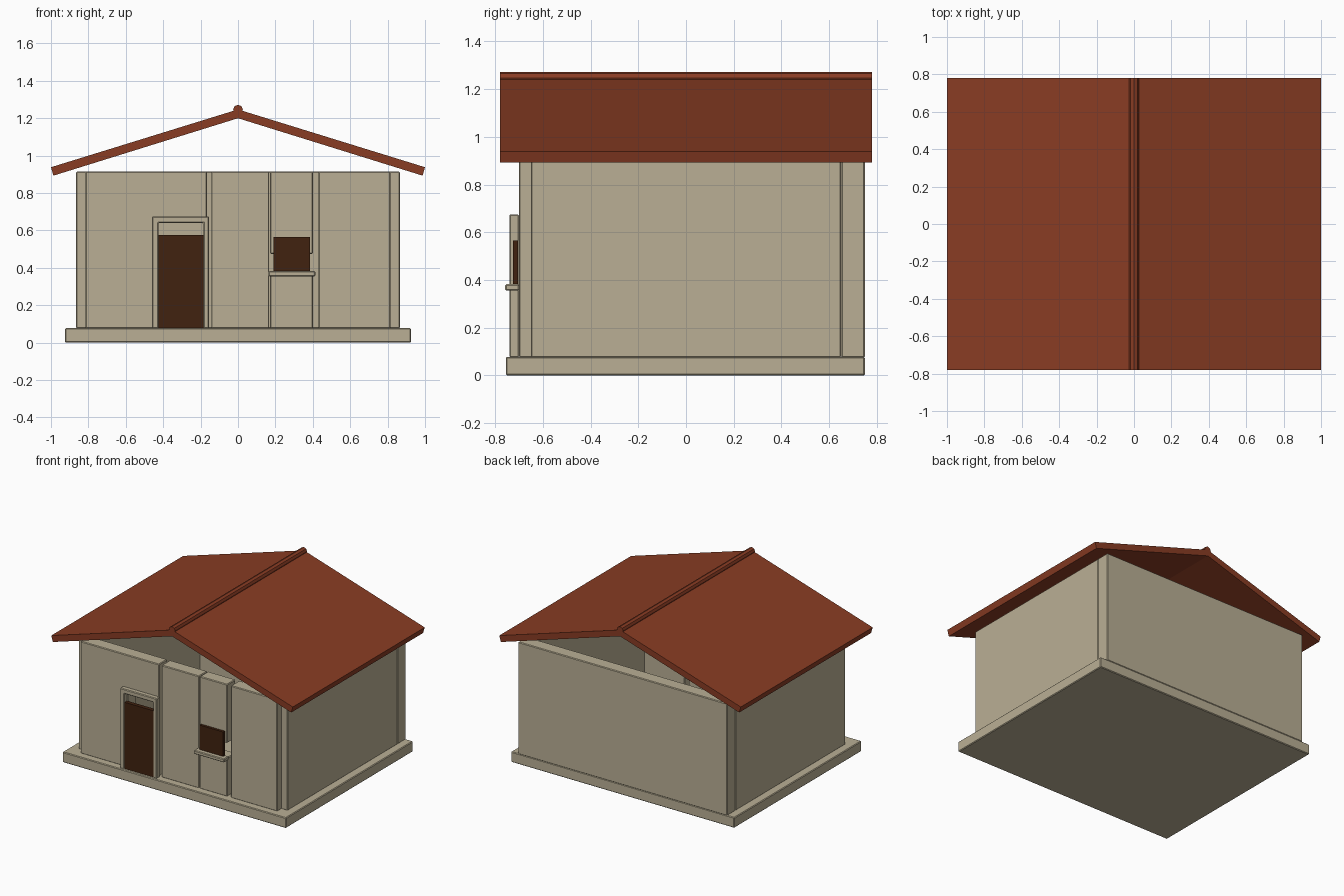
import bpy
import bmesh

default = bpy.data.objects.get("Cube")
if default:
    bpy.data.objects.remove(default, do_unlink=True)


def make_material(name, rgb):
    mat = bpy.data.materials.new(name)
    mat.use_nodes = True
    mat.diffuse_color = (*rgb, 1)
    mat.node_tree.nodes["Principled BSDF"].inputs["Base Color"].default_value = (*rgb, 1)
    return mat


PLASTER = make_material("beige plaster", (0.49, 0.43, 0.30))
TILE = make_material("red brown roof", (0.25, 0.045, 0.017))
WOOD = make_material("dark brown wood", (0.053, 0.016, 0.005))


def extrude(name, outline, y0, y1, mat, bevel=0.0):
    """Extrude an (x, z) outline from y0 to y1."""
    bm = bmesh.new()
    face = bm.faces.new([bm.verts.new((x, y0, z)) for x, z in outline])
    side = bmesh.ops.extrude_face_region(bm, geom=[face])
    moved = [v for v in side["geom"] if isinstance(v, bmesh.types.BMVert)]
    bmesh.ops.translate(bm, verts=moved, vec=(0, y1 - y0, 0))
    bmesh.ops.recalc_face_normals(bm, faces=bm.faces)
    mesh = bpy.data.meshes.new(name)
    bm.to_mesh(mesh)
    bm.free()
    mesh.materials.append(mat)
    obj = bpy.data.objects.new(name, mesh)
    bpy.context.collection.objects.link(obj)
    if bevel:
        mod = obj.modifiers.new("soft edges", "BEVEL")
        mod.width = bevel
        mod.segments = 1
    return obj


def box(name, x, y, z, mat=PLASTER, bevel=0.005):
    outline = [(x[0], z[0]), (x[1], z[0]), (x[1], z[1]), (x[0], z[1])]
    return extrude(name, outline, *y, mat, bevel)


def doorway(name, x, y, z, opening, head):
    """Panel with an opening that reaches the floor."""
    a, b = opening
    outline = [(x[0], z[0]), (a, z[0]), (a, head), (b, head),
               (b, z[0]), (x[1], z[0]), (x[1], z[1]), (x[0], z[1])]
    return extrude(name, outline, *y, PLASTER, 0.005)


FLOOR, TOP = 0.075, 0.915
WALL = (FLOOR, TOP)
FRONT = (-0.70, -0.60)

# Foundation and main walls
box("foundation", (-0.925, 0.925), (-0.755, 0.75), (0, FLOOR + 0.003))
box("back_wall", (-0.865, 0.865), (0.65, 0.75), WALL)
box("right_wall", (-0.865, -0.765), (-0.65, 0.65), WALL)
box("left_wall", (0.765, 0.865), (-0.65, 0.65), WALL)

# Front wall panels, separated by narrow slits
doorway("front_door_panel", (-0.815, -0.165), FRONT, WALL, (-0.425, -0.185), 0.64)
box("front_middle_panel", (-0.143, 0.167), FRONT, WALL)
box("front_window_upper_panel", (0.172, 0.40), FRONT, (0.475, TOP))
box("front_window_lower_panel", (0.172, 0.40), FRONT, (FLOOR, 0.365))
box("front_end_panel", (0.43, 0.815), FRONT, WALL)

# Door and window
doorway("door_frame", (-0.46, -0.155), (-0.74, -0.70), (FLOOR, 0.675), (-0.425, -0.185), 0.64)
box("door", (-0.425, -0.185), (-0.735, -0.705), (FLOOR, 0.575), WOOD, 0)
box("window_shutter", (0.19, 0.385), (-0.725, -0.705), (0.37, 0.565), WOOD, 0)
box("window_sill", (0.163, 0.415), (-0.758, -0.70), (0.355, 0.382))

# Roof slopes and ridge cap
for side, s in (("left", 1), ("right", -1)):
    slope = [(0, 1.247), (s, 0.938), (s * 0.987, 0.893), (0, 1.20)]
    extrude(f"{side}_roof_slope", slope, -0.78, 0.78, TILE)

bpy.ops.mesh.primitive_cylinder_add(vertices=8, radius=0.026, depth=1.56,
                                    location=(0, 0, 1.246), rotation=(1.5708, 0, 0))
ridge = bpy.context.object
ridge.name = "ridge_cap"
ridge.data.materials.append(TILE)
